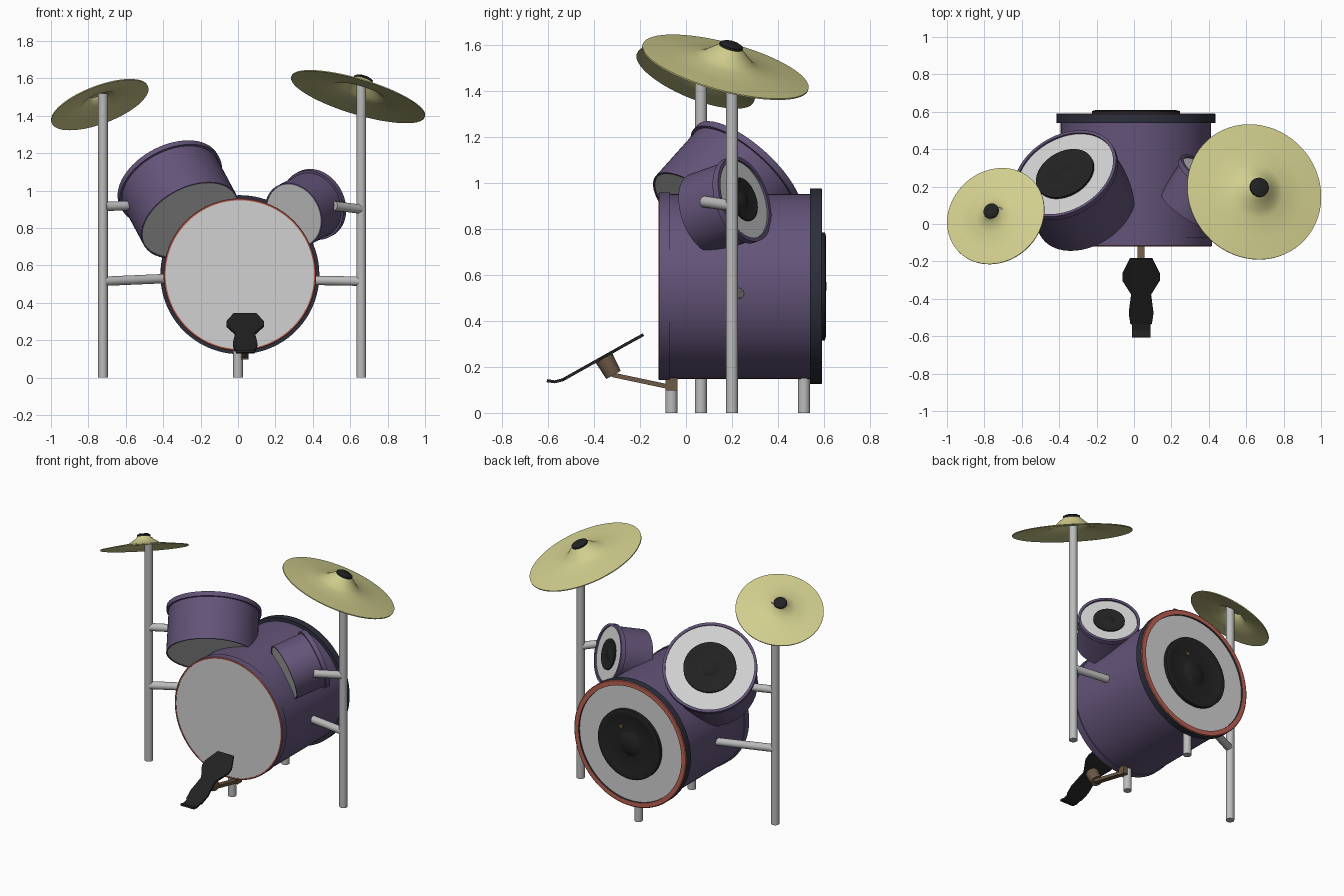
import bpy, bmesh, math
from mathutils import Vector

if "Cube" in bpy.data.objects:
    bpy.data.objects.remove(bpy.data.objects["Cube"])


def mat(name, r, g, b):
    m = bpy.data.materials.new(name)
    m.diffuse_color = (r, g, b, 1)
    m.use_nodes = True
    m.node_tree.nodes["Principled BSDF"].inputs["Base Color"].default_value = m.diffuse_color
    return m


PURPLE = mat("purple_shell", 0.125, 0.088, 0.19)
HEAD = mat("light_grey_head", 0.64, 0.64, 0.64)
BLACK = mat("black", 0.016, 0.016, 0.016)
NAVY = mat("dark_navy", 0.026, 0.028, 0.045)
RED = mat("red_trim", 0.5, 0.12, 0.085)
BRASS = mat("cymbal_yellow", 0.64, 0.62, 0.27)
STEEL = mat("steel_grey", 0.5, 0.5, 0.5)
BROWN = mat("brown_metal", 0.15, 0.1, 0.06)


def finish(name, bm, mats, smooth=True):
    bmesh.ops.recalc_face_normals(bm, faces=bm.faces)
    me = bpy.data.meshes.new(name)
    bm.to_mesh(me)
    bm.free()
    for m in mats:
        me.materials.append(m)
    for p in me.polygons:
        p.use_smooth = smooth
    if smooth:
        me.set_sharp_from_angle(angle=math.radians(30))
    ob = bpy.data.objects.new(name, me)
    bpy.context.collection.objects.link(ob)
    return ob


def lathe(name, origin, axis, points, seg=64):
    """Spin (radius, height, material of the band leading to the next point) about an axis."""
    rot = Vector(axis).to_track_quat('Z', 'Y')
    origin = Vector(origin)
    bm = bmesh.new()
    mats, rings = [], []
    for r, h, m in points:
        if m not in mats:
            mats.append(m)
        n = 1 if r == 0 else seg
        rings.append([bm.verts.new(origin + rot @ Vector((
            r * math.cos(2 * math.pi * i / seg),
            r * math.sin(2 * math.pi * i / seg), h))) for i in range(n)])
    for (a, b), p in zip(zip(rings, rings[1:]), points):
        for i in range(seg):
            j = (i + 1) % seg
            vs = [a[i % len(a)], a[j % len(a)], b[j % len(b)], b[i % len(b)]]
            f = bm.faces.new(list(dict.fromkeys(vs)))
            f.material_index = mats.index(p[2])
    return finish(name, bm, mats)


def rod(name, a, b, r, m=STEEL, r2=None):
    a, b = Vector(a), Vector(b)
    length = (b - a).length
    return lathe(name, a, b - a, [(0, 0, m), (r, 0, m), (r2 or r, length, m), (0, length, m)], 24)


def speaker(name, origin, axis, r, h):
    """Black centre patch: raised ring, shallow cone and small dome."""
    lathe(name, origin, axis, [(k * r, h + d * r, BLACK) for k, d in (
        (0, -.02), (1, -.02), (1, .08), (.92, .1), (.84, .08), (.36, .02),
        (.33, .03), (.26, .07), (.15, .1), (0, .11))], 48)


# Bass drum, lying along y
BASS = (0.01, -0.12, 0.55)
lathe("bass_drum", BASS, (0, 1, 0), [
    (0, .003, HEAD), (.397, .003, RED), (.397, 0, RED), (.404, 0, RED),
    (.408, .004, PURPLE), (.408, .05, PURPLE), (.402, .05, PURPLE),
    (.402, .66, NAVY), (.425, .66, NAVY), (.425, .708, RED), (.42, .712, RED),
    (.39, .712, NAVY), (.39, .70, HEAD), (0, .70, HEAD)], 96)
speaker("bass_centre_patch", BASS, (0, 1, 0), .235, .705)
lathe("bass_patch_dot", (0.07, 0.597, 0.66), (0, 1, 0),
      [(0, 0, BROWN), (.014, 0, BROWN), (.014, .008, BROWN), (0, .008, BROWN)], 16)


# Tilted toms: top centre, axis, shell radius, depth, patch radius
def tom(name, top, axis, r, depth, patch):
    axis = Vector(axis).normalized()
    base = Vector(top) - axis * depth
    lathe(name, base, axis, [
        (0, .004, HEAD), (r - .008, .004, PURPLE), (r - .008, 0, PURPLE), (r, 0, PURPLE),
        (r, depth - .03, PURPLE), (r + .013, depth - .03, PURPLE),
        (r + .013, depth, PURPLE), (r - .004, depth, PURPLE),
        (r - .004, depth - .01, HEAD), (0, depth - .01, HEAD)])
    speaker(name + "_centre_patch", base, axis, patch, depth - .01)


tom("large_tom", (-.37, .27, 1.055), (-.37, .62, .69), .282, .31, .165)
tom("small_tom", (.415, .255, .93), (.53, .80, .28), .18, .225, .098)


# Cymbals: thin shells with a flared bell and a black knob
def cymbal(name, centre, axis, r, height, bell, knob):
    t = .006
    top = [(r, 0), (r * .7, .012), (bell, .024), (bell * .75, .04),
           (bell * .5, height * .72), (knob, height - .008)]
    pts = [(a, h, BRASS) for a, h in top]
    under = [(a, h - t, BRASS) for a, h in reversed(top)]
    lathe(name, centre, axis,
          [(0, height - .008, BRASS)] + pts[::-1] + under[::-1] + [(0, height - .008 - t, BRASS)])
    lathe(name + "_knob", centre, axis, [
        (0, height - .012, BLACK), (knob, height - .012, BLACK), (knob, height + .002, BLACK),
        (knob * .7, height + .01, BLACK), (0, height + .01, BLACK)], 24)


cymbal("left_cymbal", (-.74, .043, 1.462), (-.33, .36, .87), .275, .075, .10, .042)
cymbal("right_cymbal", (.643, .172, 1.505), (.28, .25, .93), .373, .10, .15, .052)

# Stands, arms and bass legs
rod("left_stand", (-.722, .065, 0), (-.722, .065, 1.52), .026)
rod("right_stand", (.659, .20, 0), (.659, .20, 1.57), .026)
rod("left_upper_arm", (-.71, .065, .915), (-.58, .12, .92), .025)
rod("right_upper_arm", (.659, .20, .90), (.515, .08, .918), .025)
rod("left_lower_arm", (-.715, .065, .515), (-.37, .22, .53), .025)
rod("right_lower_arm", (.659, .20, .515), (.38, .23, .52), .025)
rod("front_bass_leg", (0, -.063, 0), (0, -.063, .16), .026)
rod("back_bass_leg", (0, .513, 0), (0, .513, .16), .026)

# Foot pedal plate: rows of (y, z, half width)
bm = bmesh.new()
rows = [(-.605, .14, .05), (-.57, .135, .05), (-.535, .144, .05), (-.53, .147, .058),
        (-.475, .178, .066), (-.375, .234, .053), (-.30, .276, .10),
        (-.265, .296, .10), (-.185, .34, .06)]
prev = None
for y, z, w in rows:
    cur = [bm.verts.new((.038 + s * w, y, z)) for s in (-1, 1)]
    if prev:
        bm.faces.new((prev[0], prev[1], cur[1], cur[0]))
    prev = cur
pedal = finish("pedal_plate", bm, [BLACK], False)
sol = pedal.modifiers.new("thickness", 'SOLIDIFY')
sol.thickness = .013
sol.offset = 0

# Pedal post, link and bracket
rod("pedal_post", (.038, -.36, .245), (.038, -.315, .165), .042, BROWN, .036)


def box(name, centre, size, angle=0):
    b = bmesh.new()
    bmesh.ops.create_cube(b, size=1)
    bmesh.ops.scale(b, vec=size, verts=b.verts)
    ob = finish(name, b, [BROWN], False)
    ob.location = centre
    ob.rotation_euler.x = angle


box("pedal_link", (.038, -.19, .138), (.036, .27, .02), math.atan2(-.055, .26))
box("pedal_bracket", (.038, -.06, .13), (.036, .048, .065))
